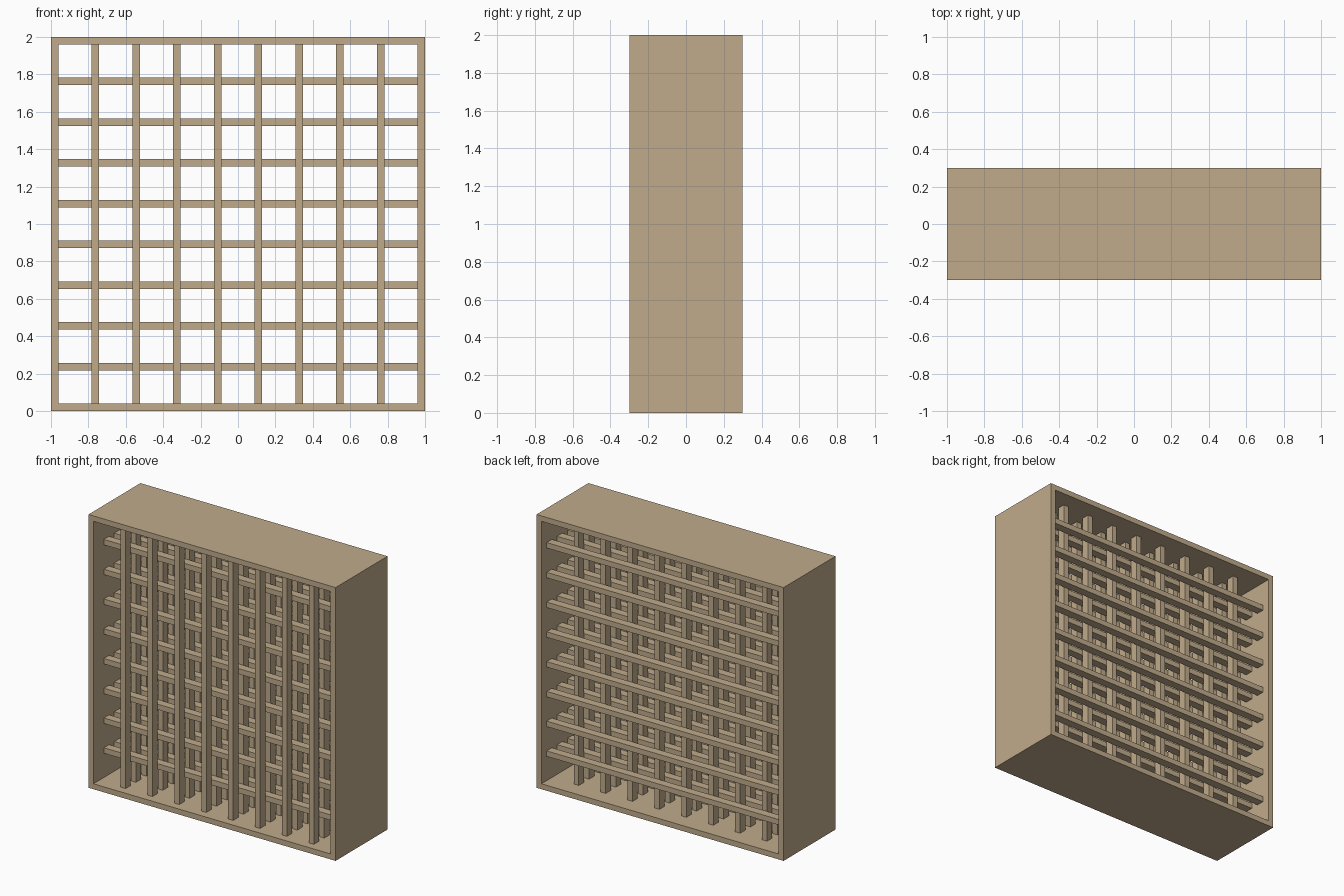
import bpy

if "Cube" in bpy.data.objects:
    bpy.data.objects.remove(bpy.data.objects["Cube"])

# One pale wood colour
wood = bpy.data.materials.new("pale wood")
wood.diffuse_color = (0.53, 0.41, 0.26, 1)
wood.use_nodes = True
wood.node_tree.nodes["Principled BSDF"].inputs["Base Color"].default_value = wood.diffuse_color


def box(name, lo, hi):
    size = [b - a for a, b in zip(lo, hi)]
    bpy.ops.mesh.primitive_cube_add(size=1, location=[(a + b) / 2 for a, b in zip(lo, hi)])
    ob = bpy.context.object
    ob.name = name
    ob.scale = size
    bpy.ops.object.transform_apply(location=False, rotation=False, scale=True)
    ob.data.materials.append(wood)
    return ob


T = 0.04            # board thickness and bar width
H = T / 2
D = 0.3             # half depth of the frame
PITCH = 1.96 / 9    # bar spacing
LAYER = 0.06        # bar depth

# Outer frame: a square tube made from one profile, extruded front to back
outer = [(-1, 0), (1, 0), (1, 2), (-1, 2)]
inner = [(-1 + T, T), (1 - T, T), (1 - T, 2 - T), (-1 + T, 2 - T)]
verts = [(x, y, z) for y in (-D, D) for ring in (outer, inner) for x, z in ring]
faces = []
for i in range(4):
    j = (i + 1) % 4
    faces += [(i, j, 4 + j, 4 + i), (8 + j, 8 + i, 12 + i, 12 + j),
              (j, i, 8 + i, 8 + j), (4 + i, 4 + j, 12 + j, 12 + i)]
mesh = bpy.data.meshes.new("outer_frame")
mesh.from_pydata(verts, [], faces)
mesh.materials.append(wood)
frame = bpy.data.objects.new("outer_frame", mesh)
bpy.context.collection.objects.link(frame)

# Lattice: alternating layers of upright and level bars, uprights in front
for layer in range(8):
    y0 = -0.24 + layer * LAYER
    y1 = y0 + LAYER
    for k in range(1, 9):
        c = H + k * PITCH
        if layer % 2 == 0:
            box(f"upright_bar_{layer}_{k}", (c - 1 - H, y0, T), (c - 1 + H, y1, 2 - T))
        else:
            box(f"level_bar_{layer}_{k}", (-1 + T, y0, c - H), (1 - T, y1, c + H))
